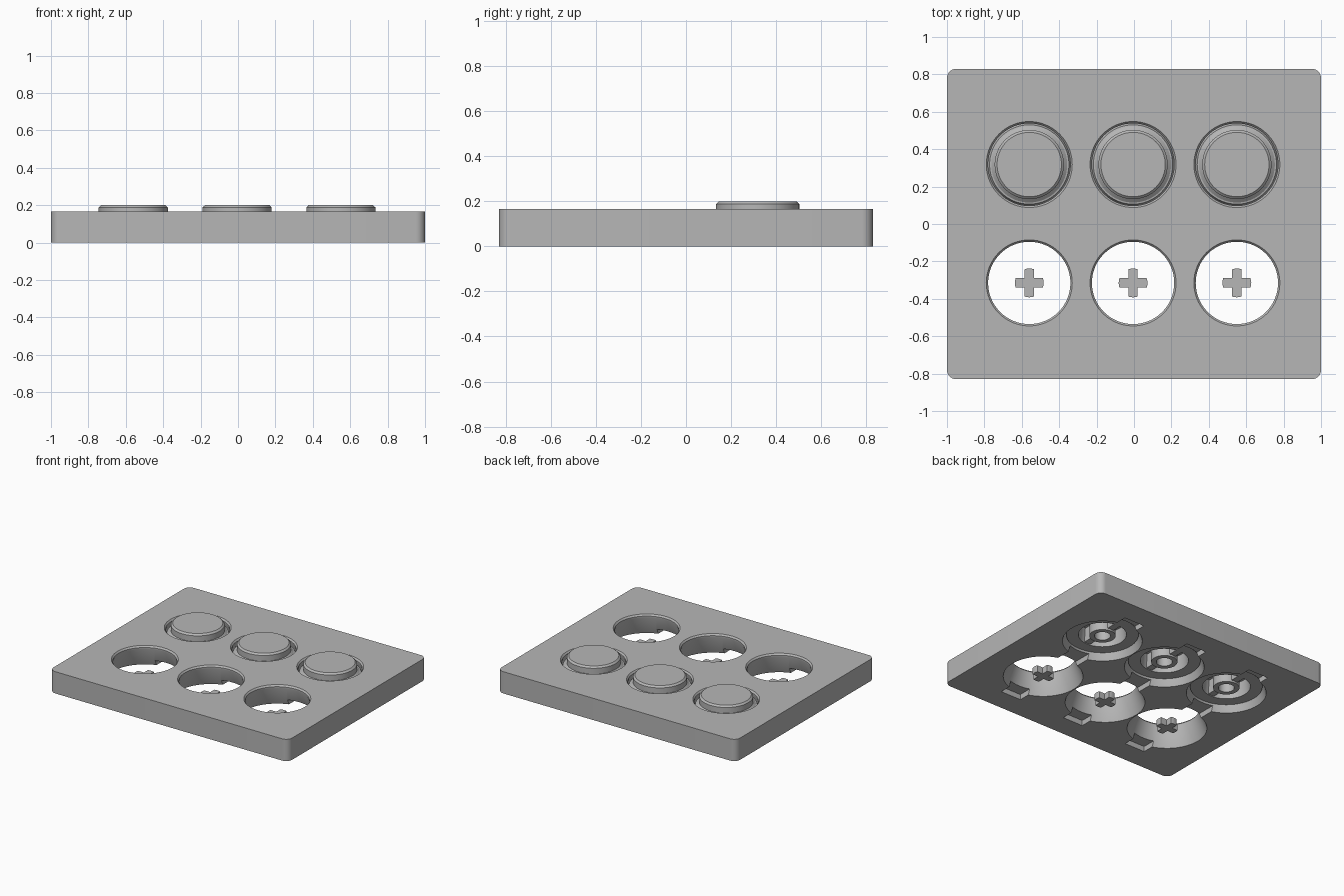
import bpy, bmesh, math
from mathutils import Vector

if "Cube" in bpy.data.objects:
    bpy.data.objects.remove(bpy.data.objects["Cube"], do_unlink=True)

grey = bpy.data.materials.new("light_grey")
grey.use_nodes = True
grey.diffuse_color = (0.47, 0.47, 0.47, 1)
grey.node_tree.nodes["Principled BSDF"].inputs["Base Color"].default_value = grey.diffuse_color

COLUMNS = (-0.56, -0.005, 0.55)
FRONT_ROW, BACK_ROW = -0.315, 0.318
SEGMENTS = 64


def finish(bm, name, location=(0, 0, 0)):
    bmesh.ops.remove_doubles(bm, verts=bm.verts, dist=1e-5)
    bmesh.ops.recalc_face_normals(bm, faces=bm.faces)
    mesh = bpy.data.meshes.new(name)
    bm.to_mesh(mesh)
    bm.free()
    mesh.materials.append(grey)
    obj = bpy.data.objects.new(name, mesh)
    obj.location = location
    bpy.context.scene.collection.objects.link(obj)
    return obj


def activate(obj):
    bpy.ops.object.select_all(action="DESELECT")
    obj.select_set(True)
    bpy.context.view_layer.objects.active = obj


def smooth(obj):
    activate(obj)
    bpy.ops.object.shade_smooth_by_angle(angle=math.radians(25))


def lathe(bm, profile, closed=False):
    """Revolve (radius, height) points about z."""
    verts = [bm.verts.new((r, 0, z)) for r, z in profile]
    pairs = list(zip(verts, verts[1:]))
    if closed:
        pairs.append((verts[-1], verts[0]))
    edges = [bm.edges.new(p) for p in pairs]
    bmesh.ops.spin(bm, geom=verts + edges, cent=(0, 0, 0), axis=(0, 0, 1),
                   angle=math.tau, steps=SEGMENTS, use_merge=True)


def box(bm, low, high):
    low, high = Vector(low), Vector(high)
    verts = bmesh.ops.create_cube(bm, size=1)["verts"]
    for v in verts:
        v.co = (low + high) / 2 + v.co * (high - low)
    return verts


# Base plate with rounded upright corners
bm = bmesh.new()
box(bm, (-1, -0.83, 0), (1, 0.83, 0.165))
upright = [e for e in bm.edges if abs(e.verts[0].co.z - e.verts[1].co.z) > 0.1]
bmesh.ops.bevel(bm, geom=upright, offset=0.05, segments=8, profile=0.5, affect="EDGES")
plate = finish(bm, "base_plate")


def cut(cutter):
    cutter.hide_render = True
    activate(plate)
    mod = plate.modifiers.new("cut", "BOOLEAN")
    mod.operation = "DIFFERENCE"
    mod.solver = "EXACT"
    mod.object = cutter
    bpy.ops.object.modifier_apply(modifier=mod.name)
    bpy.data.objects.remove(cutter, do_unlink=True)


# Tapered button holes with chamfered rims
for y in (FRONT_ROW, BACK_ROW):
    for x in COLUMNS:
        bm = bmesh.new()
        lathe(bm, [(0, -0.02), (0.282, -0.02), (0.22, 0.14), (0.22, 0.153),
                   (0.24, 0.177), (0, 0.177)])
        cut(finish(bm, "hole_cutter", (x, y, 0)))

# Shallow key pockets in the underside
for x in COLUMNS:
    for y0, y1 in ((-0.66, -0.5), (-0.075, 0.075), (0.5, 0.66)):
        bm = bmesh.new()
        box(bm, (x - 0.085, y0, -0.05), (x + 0.085, y1, 0.04))
        cut(finish(bm, "pocket_cutter"))
smooth(plate)

for i, x in enumerate(COLUMNS):
    # Hollow flared button cap
    bm = bmesh.new()
    lathe(bm, [(0, 0.2), (0.172, 0.2), (0.185, 0.188), (0.185, 0.145), (0.203, 0.13),
               (0.212, 0.128), (0.248, 0.05), (0.165, 0.05), (0.155, 0.16), (0, 0.16)])
    smooth(finish(bm, f"button_cap_{i + 1}", (x, BACK_ROW, 0)))

    # Tubular stem below the cap
    bm = bmesh.new()
    lathe(bm, [(0.055, 0.17), (0.09, 0.17), (0.09, 0.04), (0.055, 0.04)], closed=True)
    smooth(finish(bm, f"button_stem_{i + 1}", (x, BACK_ROW, 0)))

    # Ribs joining stem and cap
    bm = bmesh.new()
    for side in (-1, 1):
        near, far = sorted((side * 0.08, side * 0.18))
        box(bm, (-0.025, near, 0.055), (0.025, far, 0.17))
    finish(bm, f"button_ribs_{i + 1}", (x, BACK_ROW, 0))

    # Loose cross-shaped post with rounded arm ends
    bm = bmesh.new()
    half, reach = 0.025, 0.077
    spread = math.asin(half / reach)
    points = []
    for arm in range(4):
        turn = arm * math.pi / 2
        for step in range(-2, 3):
            a = turn + spread * step / 2
            points.append((reach * math.cos(a), reach * math.sin(a), 0))
        a = turn + math.pi / 4
        points.append((half * math.sqrt(2) * math.cos(a), half * math.sqrt(2) * math.sin(a), 0))
    face = bm.faces.new([bm.verts.new(p) for p in points])
    top = bmesh.ops.extrude_face_region(bm, geom=[face], use_keep_orig=True)["geom"]
    for v in top:
        if isinstance(v, bmesh.types.BMVert):
            v.co.z = 0.05
    smooth(finish(bm, f"cross_post_{i + 1}", (x, FRONT_ROW, 0)))
